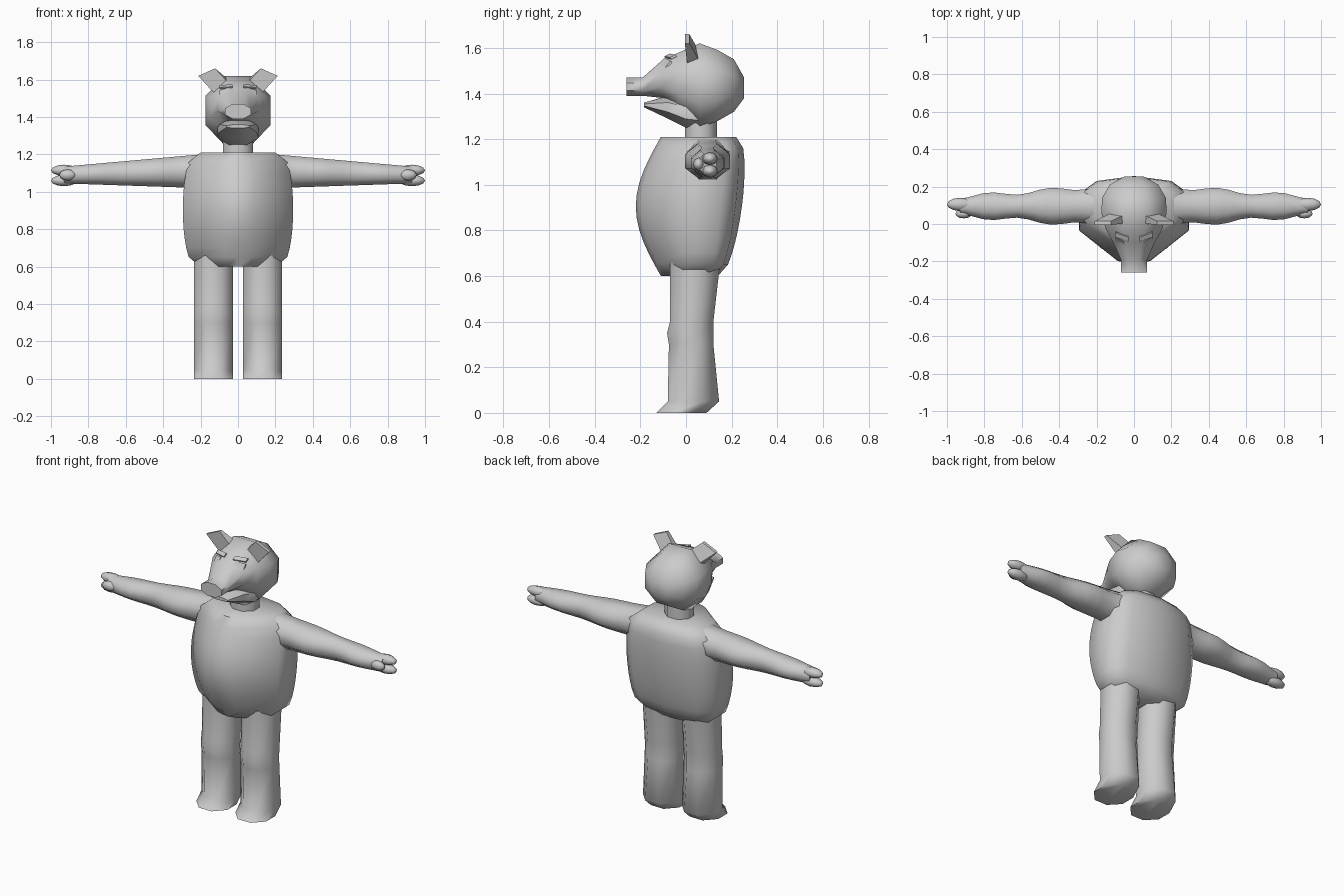
import bpy, bmesh, math
from mathutils import Vector

if "Cube" in bpy.data.objects:
    bpy.data.objects.remove(bpy.data.objects["Cube"])

grey = bpy.data.materials.new("plain grey")
grey.use_nodes = True
grey.diffuse_color = (.6, .6, .6, 1)
grey.node_tree.nodes["Principled BSDF"].inputs["Base Color"].default_value = grey.diffuse_color


def finish(name, bm, angle):
    """Turn the bmesh into a shaded grey object."""
    bmesh.ops.recalc_face_normals(bm, faces=bm.faces)
    mesh = bpy.data.meshes.new(name)
    bm.to_mesh(mesh)
    bm.free()
    mesh.materials.append(grey)
    part = bpy.data.objects.new(name, mesh)
    bpy.context.collection.objects.link(part)
    bpy.ops.object.select_all(action='DESELECT')
    part.select_set(True)
    bpy.context.view_layer.objects.active = part
    bpy.ops.object.shade_smooth_by_angle(angle=math.radians(angle))


def loft(name, rings, angle=60):
    """Skin a list of equal-length point rings and cap both ends."""
    bm = bmesh.new()
    loops = [[bm.verts.new(point) for point in ring] for ring in rings]
    for lower, upper in zip(loops, loops[1:]):
        for i in range(len(lower)):
            bm.faces.new((lower[i - 1], lower[i], upper[i], upper[i - 1]))
    bm.faces.new(loops[0])
    bm.faces.new(loops[-1])
    finish(name, bm, angle)


def ring(sides, center, first, second):
    """Polygon ring spanned by two half-axis vectors; four sides make a rectangle."""
    center, first, second = Vector(center), Vector(first), Vector(second)
    points = []
    for i in range(sides):
        turn = math.tau * (i + .5) / sides
        stretch = 1 / math.cos(math.pi / sides)
        points.append(center + first * math.cos(turn) * stretch
                      + second * math.sin(turn) * stretch)
    return points


def ball(name, center, radii):
    """Low-poly ellipsoid with its poles on x."""
    bm = bmesh.new()
    bmesh.ops.create_uvsphere(bm, u_segments=8, v_segments=6, radius=1)
    for vert in bm.verts:
        across, depth, pole = vert.co
        vert.co = [mid + size * unit for mid, size, unit
                   in zip(center, radii, (pole, depth, across))]
    finish(name, bm, 60)


def strip(name, start, end, across, thick_start, thick_end):
    """Four-sided bar from start to end with a changing thickness."""
    loft(name, [ring(4, start, across, thick_start),
                ring(4, end, across, thick_end)], 30)


def muzzle_shape(name, base, rows):
    """Loft along y; each row is y, half width, bottom and top above the base."""
    rings = []
    for y, wide, low, high in rows:
        middle = base + (low + high) / 2
        rings.append(ring(8, (0, y, middle), (wide, 0, 0), (0, 0, (high - low) / 2)))
    loft(name, rings)


# Torso: barrel profile with a wedge-shaped front and a broad back
half = [(0, 0), (.3, .05), (1, .4), (1, .8), (.7, .94), (0, 1)]
section = half + [(-side, depth) for side, depth in half[-2:0:-1]]
rings = []
steps = 12
for step in range(steps + 1):
    t = step / steps
    swell = abs(math.sin(math.pi * t))
    width = .2 + .095 * swell ** .3
    front = -.11 - .11 * swell
    back = .14 + .08 * t + .065 * swell ** .4
    rings.append([(width * side, front + (back - front) * depth, .6 + .61 * t)
                  for side, depth in section])
loft("torso", rings)

# Neck
loft("neck", [ring(8, (0, .065, z), (.08, 0, 0), (0, .07, 0)) for z in (1.18, 1.32)])

# Head with a long blunt snout, and the open lower jaw
muzzle_shape("head", 1.4, [
    (-.26, .07, -.01, .07), (-.19, .07, -.01, .07), (-.1, .11, -.02, .15),
    (-.03, .15, -.08, .18), (.06, .175, -.15, .22), (.14, .17, -.12, .19),
    (.21, .13, -.08, .15), (.255, .05, -.02, .07)])
muzzle_shape("lower_jaw", 1.3, [
    (-.185, .06, .04, .06), (-.08, .1, -.01, .09), (0, .11, -.05, .08),
    (.06, .1, -.05, .06)])

for name, s in (("left", 1), ("right", -1)):
    # Arm: steady taper with a swell above and below the elbow
    rings = []
    for step in range(steps + 1):
        t = step / steps
        depth = .105 - .055 * t + .012 * math.cos(14 * t - 4.8)
        height = .09 - .045 * t
        rings.append(ring(8, (s * (.2 + .73 * t), .095, 1.11 - .02 * t),
                          (0, depth, 0), (0, 0, height)))
    loft(name + "_arm", rings)

    # Two stacked fingers and a thumb in front of them
    for finger, z in (("upper", 1.115), ("lower", 1.06)):
        ball(f"{name}_{finger}_finger", (s * .93, .105, z), (.07, .035, .03))
    ball(name + "_thumb", (s * .91, .055, 1.09), (.045, .025, .03))

    # Leg: tilted foot wedge, straight shin, knee bulge, wider thigh
    rings = []
    for z, front, back in ((0, -.13, .09), (.05, -.08, .145), (.3, -.075, .12),
                           (.35, -.083, .12), (.4, -.07, .12), (.66, -.07, .15)):
        rings.append(ring(8, (s * .132, (front + back) / 2, z),
                          (.104, 0, 0), (0, (back - front) / 2, 0)))
    loft(name + "_leg", rings)

    # Ear: bar flaring outward and leaning forward to a thin edge
    strip(name + "_ear", (s * .085, .03, 1.56), (s * .167, .005, 1.64),
          (s * .045, 0, -.02), (0, .025, .01), (0, .01, 0))

    # Brow and closed eyelid
    strip(name + "_brow", (s * .03, -.08, 1.565), (s * .1, -.055, 1.56),
          (0, .012, .006), (0, -.003, .004), (0, -.003, .004))
    strip(name + "_eyelid", (s * .05, -.105, 1.535), (s * .1, -.08, 1.52),
          (0, .015, .02), (0, -.004, .003), (0, -.004, .003))
